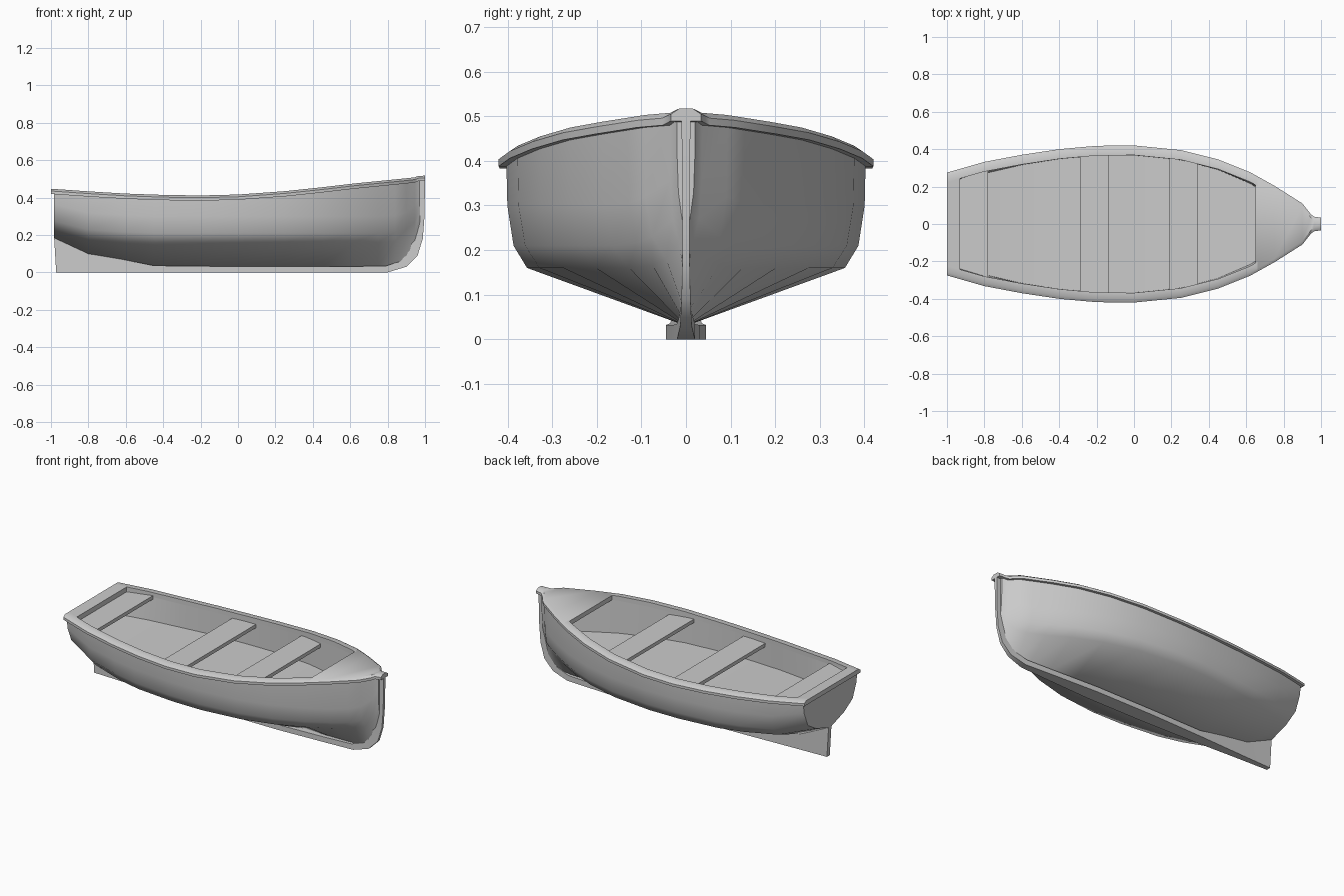
import bpy
import bmesh
import math

cube = bpy.data.objects.get("Cube")
if cube:
    bpy.data.objects.remove(cube, do_unlink=True)

# Sheer line: x, half width, top height
SHEER = [(-1, .275, .447), (-.8, .332, .433), (-.6, .37, .421), (-.4, .4, .414),
         (-.2, .418, .411), (0, .42, .416), (.25, .395, .434), (.45, .345, .455),
         (.62, .277, .475), (.75, .205, .488), (.9, .11, .503), (.945, .053, .508),
         (.962, .039, .515), (1, .034, .517)]

# Hull shape: x, keel height, chine width ratio, chine height
HULL = [(-.985, .18, .52, .225), (-.8, .092, .77, .178), (-.6, .056, .85, .165),
        (-.45, .032, .88, .16), (-.2, .03, .885, .16), (0, .03, .885, .16),
        (.25, .03, .87, .16), (.45, .03, .84, .16), (.62, .03, .78, .16),
        (.75, .03, .68, .16), (.84, .034, .57, .165), (.9, .055, .48, .18),
        (.945, .11, .45, .22), (.972, .22, .5, .28)]

# Inside liner: x, floor width ratio, floor height
LINER = [(-.93, .86, .28), (-.8, .96, .262), (-.6, .99, .25), (-.4, .995, .245),
         (-.2, .995, .24), (0, .995, .24), (.25, .995, .242), (.45, .985, .245),
         (.62, .96, .25), (.75, .88, .255), (.84, .75, .26)]

# Keel and stem: outer x, z, inner x, z, half thickness
KEEL = [(-.972, 0, -.984, .2, .014), (-.8, 0, -.8, .105, .02), (-.45, 0, -.45, .036, .035),
        (-.1, 0, -.1, .032, .045), (.3, 0, .3, .032, .045), (.62, 0, .62, .032, .03),
        (.8, 0, .79, .034, .02), (.9, .03, .87, .06, .013), (.96, .09, .92, .12, .01),
        (.988, .18, .945, .22, .008), (.997, .3, .955, .3, .008), (1, .495, .955, .495, .01)]

RIM_WIDTH = .052
RIM_DEPTH = .028
RIM_ROUND = (.018, .012)


def sheer(x):
    """Half width and height of the sheer line at x."""
    for a, b in zip(SHEER, SHEER[1:]):
        if x <= b[0]:
            t = (x - a[0]) / (b[0] - a[0])
            return a[1] + t * (b[1] - a[1]), a[2] + t * (b[2] - a[2])


def sheer_stations(start, end):
    inner = [row[0] for row in SHEER if start < row[0] < end]
    return [start] + inner + [end]


def loft(name, rings, closed=True, angle=30, inward=False):
    """Skin a row of matching sections and cap both ends."""
    bm = bmesh.new()
    rows = [[bm.verts.new(p) for p in ring] for ring in rings]
    count = len(rows[0])
    for a, b in zip(rows, rows[1:]):
        for i in range(count if closed else count - 1):
            j = (i + 1) % count
            bm.faces.new((a[i], a[j], b[j], b[i]))
    bm.faces.new(rows[0])
    bm.faces.new(rows[-1])
    bmesh.ops.recalc_face_normals(bm, faces=bm.faces)
    if inward:
        bmesh.ops.reverse_faces(bm, faces=bm.faces)
    mesh = bpy.data.meshes.new(name)
    bm.to_mesh(mesh)
    bm.free()
    obj = bpy.data.objects.new(name, mesh)
    bpy.context.collection.objects.link(obj)
    bpy.ops.object.select_all(action='DESELECT')
    obj.select_set(True)
    bpy.context.view_layer.objects.active = obj
    bpy.ops.object.shade_smooth_by_angle(angle=math.radians(angle))
    return obj


def slab(x, half, top, depth):
    """Rectangular section across the boat."""
    return [(x, -half, top), (x, half, top), (x, half, top - depth), (x, -half, top - depth)]


def rounded_edge(x):
    """Outer edge of the rim, from its flat top down to its underside."""
    half, top = sheer(x)
    inset, drop = RIM_ROUND
    return [(x, half - inset, top), (x, half, top - drop), (x, half, top - RIM_DEPTH)]


# Outer hull with transom
rings = []
for x, keel_z, ratio, chine_z in HULL:
    half, top = sheer(x)
    half -= .017
    side = [(half, top - .014),
            (half * (ratio + (1 - ratio) * .95), chine_z + .14),
            (half * (ratio + (1 - ratio) * .65), chine_z + .05),
            (half * ratio, chine_z)]
    port = [(x, y, z) for y, z in side]
    starboard = [(x, -y, z) for y, z in reversed(side)]
    rings.append(port + [(x, 0, keel_z)] + starboard)
loft("hull", rings, closed=False, angle=50)

# Inside walls and floor
rings = []
for x, ratio, floor_z in LINER:
    half, top = sheer(x)
    half -= RIM_WIDTH - .001
    top -= .012
    rings.append([(x, half, top), (x, half * ratio, floor_z),
                  (x, -half * ratio, floor_z), (x, -half, top)])
loft("inner_lining", rings, closed=False, inward=True)

# Side rims, mirrored across the centre line
rings = []
for x in sheer_stations(-1, .66):
    half, top = sheer(x)
    inner = half - RIM_WIDTH
    rings.append(rounded_edge(x) + [(x, inner, top - RIM_DEPTH), (x, inner, top)])
rim = loft("gunwale", rings, angle=40)
mirror = rim.modifiers.new("Mirror", 'MIRROR')
mirror.use_axis = (False, True, False)

# Stern rim
rings = []
for x in (-1, -.93):
    half, top = sheer(x)
    rings.append(slab(x, half - RIM_WIDTH + .002, top, RIM_DEPTH))
loft("stern_rim", rings)

# Bow deck
rings = []
for x in sheer_stations(.65, 1):
    edge = rounded_edge(x)
    rings.append(edge + [(x, -y, z) for x, y, z in reversed(edge)])
loft("bow_deck", rings, angle=40)

# Bench seats: name, ends, drop below the rim
for name, start, end, drop in (("stern_seat", -.935, -.78, .025),
                               ("middle_seat", -.29, -.135, .035),
                               ("forward_seat", .19, .34, .035)):
    level = sheer((start + end) / 2)[1] - drop
    rings = []
    for x in (start, end):
        half = sheer(x)[0] - RIM_WIDTH + .004
        rings.append(slab(x, half, level, .022))
    loft(name, rings)

# Keel, skeg and stem in one sweep
rings = [[(ox, -w, oz), (ox, w, oz), (ix, w, iz), (ix, -w, iz)]
         for ox, oz, ix, iz, w in KEEL]
loft("keel_and_stem", rings)
